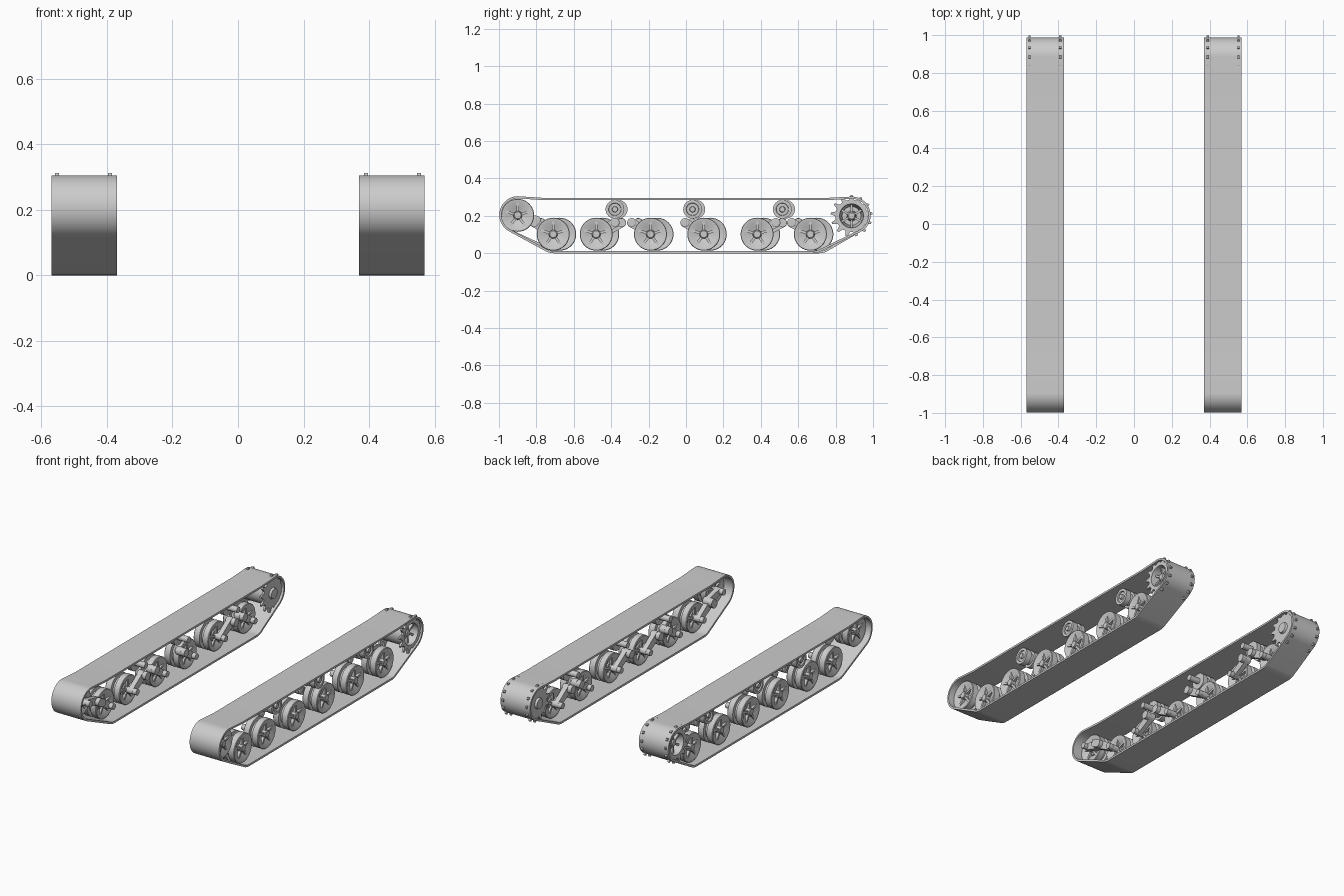
import bpy, bmesh
from math import sin, cos, pi, radians
from mathutils import Matrix, Vector

cube = bpy.data.objects.get("Cube")
if cube:
    bpy.data.objects.remove(cube, do_unlink=True)

grey = bpy.data.materials.new("plain grey")
grey.use_nodes = True
colour = (0.6, 0.6, 0.6, 1)
grey.diffuse_color = colour
grey.node_tree.nodes["Principled BSDF"].inputs["Base Color"].default_value = colour


def finish(name, bm, side, y=0, z=0):
    """Mirror the part to its side, place it and make the object."""
    bmesh.ops.scale(bm, vec=(side, 1, 1), verts=bm.verts)
    bmesh.ops.translate(bm, vec=(0, y, z), verts=bm.verts)
    bmesh.ops.recalc_face_normals(bm, faces=bm.faces)
    mesh = bpy.data.meshes.new(name)
    bm.to_mesh(mesh)
    bm.free()
    mesh.materials.append(grey)
    mesh.shade_smooth()
    mesh.set_sharp_from_angle(angle=radians(30))
    obj = bpy.data.objects.new(("left_" if side > 0 else "right_") + name, mesh)
    bpy.context.collection.objects.link(obj)
    return obj


def lathe(bm, profile, y=0, z=0, n=40):
    """Turn a profile of (x, radius) around the x axis; ends are capped."""
    rings = [[bm.verts.new((x, y + r * cos(2 * pi * i / n), z + r * sin(2 * pi * i / n)))
              for i in range(n)] for x, r in profile]
    for a, b in zip(rings, rings[1:]):
        for i in range(n):
            j = (i + 1) % n
            bm.faces.new((a[i], a[j], b[j], b[i]))
    bm.faces.new(rings[0])
    bm.faces.new(rings[-1])


def ribs(bm, count, x0, x1, r0, r1, width):
    """Radial plates around the x axis."""
    for i in range(count):
        m = (Matrix.Rotation(2 * pi * i / count + pi / 2, 4, 'X')
             @ Matrix.Translation(((x0 + x1) / 2, (r0 + r1) / 2, 0))
             @ Matrix.Diagonal((x1 - x0, r1 - r0, width, 1)))
        bmesh.ops.create_cube(bm, size=1, matrix=m)


def loop_prism(bm, outer, inner, x0, x1):
    """Extrude the band between two (y, z) loops along x."""
    loops = [[bm.verts.new((x, *p)) for p in pts]
             for pts, x in ((outer, x0), (outer, x1), (inner, x1), (inner, x0))]
    n = len(outer)
    for a, b in zip(loops, loops[1:] + loops[:1]):
        for i in range(n):
            j = (i + 1) % n
            bm.faces.new((a[i], a[j], b[j], b[i]))


def belt_loop(inset, shift):
    """Outline around idler, first and last road wheel and sprocket."""
    pts = []
    for y, z, start, end, steps in ((-0.898, 0.205, 90, 243, 24),
                                    (-0.705 + shift, 0.1, 243, 270, 6),
                                    (0.675 + shift, 0.1, 270, 295, 6),
                                    (0.887, 0.203, 295, 450, 24)):
        for i in range(steps + 1):
            a = radians(start + (end - start) * i / steps)
            r = 0.1 - inset
            pts.append((y + r * cos(a), z + r * sin(a)))
    pts += [(y, 0.296 - inset) for y in (0.75, 0.6, -0.6, -0.76)]
    return pts


def wheel(name, side, y, z, radius):
    """Double disc wheel with dished, ribbed faces and an axle."""
    bm = bmesh.new()
    k = radius
    lathe(bm, [(0.37, 0.018), (0.445, 0.018), (0.445, 0.034), (0.452, 0.036),
               (0.432, k * 0.84), (0.432, k * 0.97), (0.435, k), (0.47, k),
               (0.47, k * 0.75), (0.492, k * 0.75), (0.492, k), (0.529, k),
               (0.532, k * 0.97), (0.532, k * 0.84), (0.512, 0.036), (0.51, 0.024),
               (0.534, 0.022), (0.537, 0.018)])
    ribs(bm, 5, 0.5, 0.529, 0.018, k * 0.86, 0.014)
    ribs(bm, 5, 0.435, 0.465, 0.018, k * 0.86, 0.014)
    finish(name, bm, side, y, z)


def roller(name, side, y, z):
    """Small double return roller on a bracket shaft."""
    bm = bmesh.new()
    lathe(bm, [(0.37, 0.018), (0.44, 0.018), (0.44, 0.05), (0.47, 0.05), (0.47, 0.036),
               (0.495, 0.036), (0.495, 0.05), (0.53, 0.05), (0.53, 0.034), (0.522, 0.032),
               (0.522, 0.016), (0.534, 0.014)], n=32)
    finish(name, bm, side, y, z)


def arm(name, side, wheel_pos, pivot):
    """Tapered swing arm with a pivot boss."""
    bm = bmesh.new()
    lathe(bm, [(0.395, 0.019), (0.425, 0.019)], *wheel_pos, n=24)
    lathe(bm, [(0.395, 0.025), (0.425, 0.025)], *pivot, n=24)
    bmesh.ops.delete(bm, geom=bm.faces[:], context='FACES_ONLY')
    hull = bmesh.ops.convex_hull(bm, input=bm.verts[:])
    bmesh.ops.delete(bm, geom=[v for v in bm.verts if not v.link_faces], context='VERTS')
    bmesh.ops.dissolve_limit(bm, angle_limit=0.01, verts=bm.verts[:], edges=bm.edges[:])
    lathe(bm, [(0.37, 0.024), (0.432, 0.024), (0.436, 0.018)], *pivot, n=24)
    finish(name, bm, side)


def sprocket(side):
    """Toothed rings joined by a drum that is open on the outside."""
    bm = bmesh.new()
    teeth = 13
    outer, inner = [], []
    for i in range(teeth):
        for da, r in ((-0.5, 0.085), (-0.3, 0.087), (-0.1, 0.112), (0.1, 0.112), (0.3, 0.087)):
            a = 2 * pi * (i + da) / teeth + pi / 2
            outer.append((r * cos(a), r * sin(a)))
            inner.append((0.068 * cos(a), 0.068 * sin(a)))
    for x in (0.385, 0.547):
        loop_prism(bm, outer, inner, x, x + 0.012)
    lathe(bm, [(0.372, 0.03), (0.385, 0.034), (0.385, 0.07), (0.397, 0.074), (0.547, 0.074),
               (0.559, 0.07), (0.559, 0.064), (0.43, 0.05), (0.43, 0.028), (0.535, 0.022),
               (0.54, 0.016)])
    ribs(bm, 6, 0.425, 0.535, 0.016, 0.066, 0.012)
    finish("drive_sprocket", bm, side, 0.885, 0.2)


wheel_y = [-0.71, -0.48, -0.19, 0.095, 0.38, 0.665]
arm_dir = [-1, 1, -1, -1, 1, -1]

for side in (1, -1):
    shift = 0 if side > 0 else 0.035      # staggered suspension
    # Track belt
    bm = bmesh.new()
    loop_prism(bm, belt_loop(0, shift), belt_loop(0.012, shift), 0.37, 0.57)
    finish("track_belt", bm, side)
    # Drive and idler
    sprocket(side)
    wheel("idler_wheel", side, -0.9, 0.203, 0.088)
    arm("idler_arm", side, (-0.9, 0.203), (-0.8, 0.175))
    # Road wheels with swing arms
    for i, (y, d) in enumerate(zip(wheel_y, arm_dir), 1):
        y += shift
        wheel(f"road_wheel_{i}", side, y, 0.102, 0.088)
        arm(f"swing_arm_{i}", side, (y, 0.102), (y + d * 0.1, 0.163))
    # Return rollers
    for i, y in enumerate((-0.38, 0.035, 0.515), 1):
        roller(f"return_roller_{i}", side, y + shift * 0.5, 0.235)
